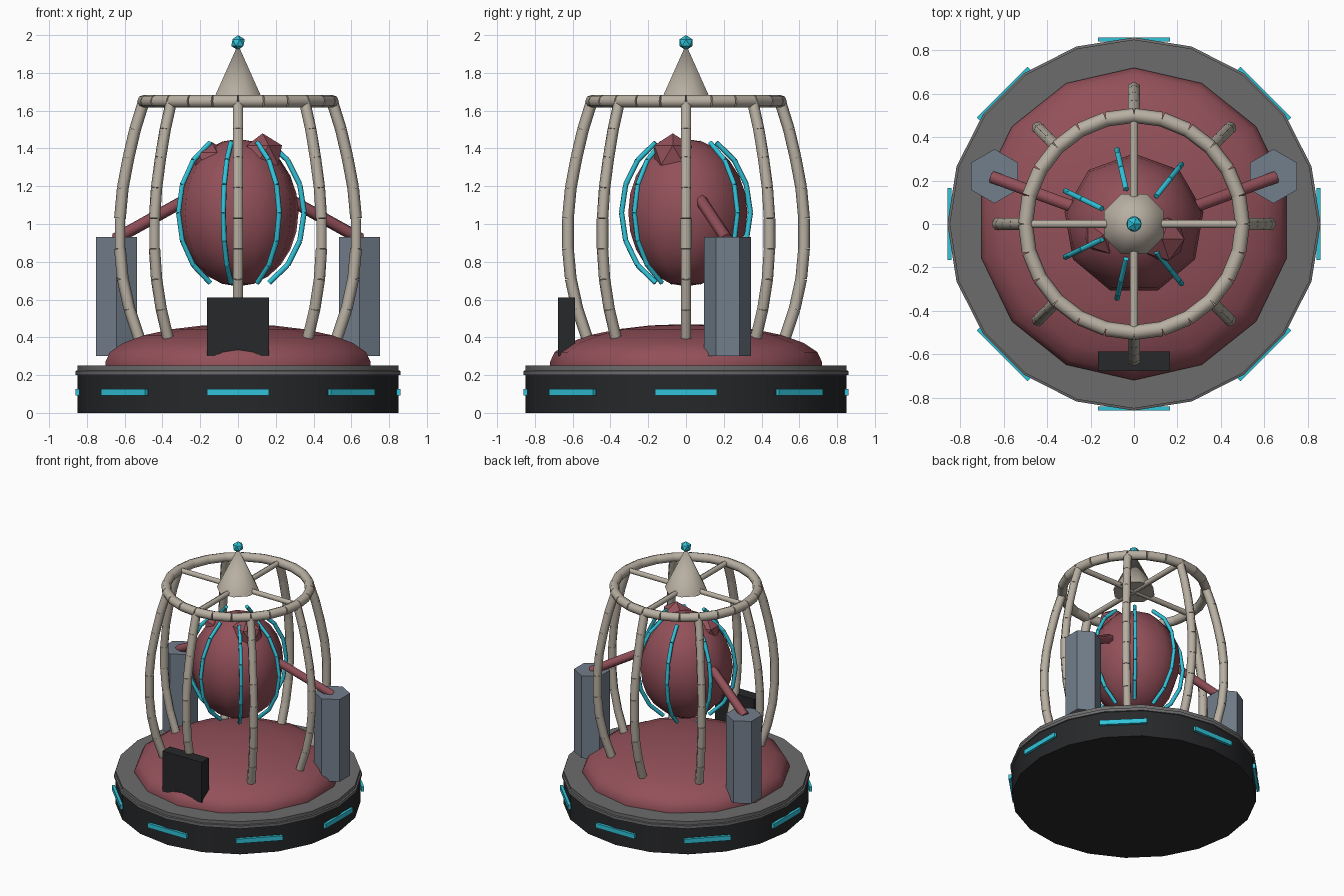
import bpy, bmesh
from math import sin, cos, pi, radians
from mathutils import Vector, Matrix

if "Cube" in bpy.data.objects:
    bpy.data.objects.remove(bpy.data.objects["Cube"])


def material(name, rgb):
    m = bpy.data.materials.new(name)
    m.diffuse_color = (*rgb, 1)
    m.use_nodes = True
    m.node_tree.nodes["Principled BSDF"].inputs["Base Color"].default_value = m.diffuse_color
    return m


RED = material("red", (0.29, 0.08, 0.10))
CYAN = material("cyan", (0.03, 0.55, 0.70))
BONE = material("bone", (0.48, 0.43, 0.36))
DARK = material("dark", (0.02, 0.021, 0.023))
STEEL = material("steel", (0.17, 0.21, 0.26))
GREY = material("grey", (0.15, 0.15, 0.15))


def finish(name, bm, mat, angle=50):
    bmesh.ops.recalc_face_normals(bm, faces=bm.faces)
    me = bpy.data.meshes.new(name)
    bm.to_mesh(me)
    bm.free()
    me.materials.append(mat)
    ob = bpy.data.objects.new(name, me)
    bpy.context.collection.objects.link(ob)
    if angle:
        bpy.ops.object.select_all(action='DESELECT')
        ob.select_set(True)
        bpy.context.view_layer.objects.active = ob
        bpy.ops.object.shade_smooth_by_angle(angle=radians(angle))
    return ob


def lathe(name, profile, n, mat, start=90, loc=(0, 0), angle=50):
    """Revolve (radius, z) points, closing both ends."""
    bm = bmesh.new()
    rings = []
    for r, z in profile:
        if r < 1e-4:
            rings.append([bm.verts.new((loc[0], loc[1], z))] * n)
        else:
            a = [radians(start) + 2 * pi * i / n for i in range(n)]
            rings.append([bm.verts.new((loc[0] + r * cos(t), loc[1] + r * sin(t), z)) for t in a])
    for lo, hi in zip(rings, rings[1:]):
        for i in range(n):
            j = (i + 1) % n
            bm.faces.new(list(dict.fromkeys((lo[i], lo[j], hi[j], hi[i]))))
    for ring in (rings[0], rings[-1]):
        if ring[0] is not ring[1]:
            bm.faces.new(ring)
    return finish(name, bm, mat, angle)


def rods(name, paths, radius, mat, sides=6):
    """Straight rods along every step of each path."""
    bm = bmesh.new()
    for path in paths:
        for a, b in zip(path, path[1:]):
            a, b = Vector(a), Vector(b)
            d = b - a
            mx = Matrix.Translation((a + b) / 2) @ d.to_track_quat('Z', 'Y').to_matrix().to_4x4()
            bmesh.ops.create_cone(bm, cap_ends=True, segments=sides, radius1=radius,
                                  radius2=radius, depth=d.length, matrix=mx)
    return finish(name, bm, mat, 65)


def box(name, centre, size, mat, turn=0):
    bm = bmesh.new()
    mx = Matrix.Rotation(turn, 4, 'Z') @ Matrix.Translation(centre) @ Matrix.Diagonal((*size, 1))
    bmesh.ops.create_cube(bm, size=1, matrix=mx)
    return finish(name, bm, mat, 0)


def lump(name, centre, r, mat):
    bm = bmesh.new()
    bmesh.ops.create_icosphere(bm, subdivisions=1, radius=r, matrix=Matrix.Translation(centre))
    return finish(name, bm, mat, 0)


def polar(r, t, z):
    return (r * cos(t), r * sin(t), z)


# Round base, rim and dome
lathe("base", [(0.85, 0), (0.85, 0.2)], 20, DARK)
lathe("rim", [(0.86, 0.2), (0.86, 0.222), (0.85, 0.225), (0.85, 0.25)], 20, GREY)
dome = [(0.72, 0.24)] + [(0.72 * cos(k * pi / 12), 0.27 + 0.2 * sin(k * pi / 12)) for k in range(7)]
lathe("dome", dome, 14, RED)

# Glowing strips around the base
for i in range(8):
    box(f"base_light_{i}", (0.85, 0, 0.11), (0.02, 0.33, 0.035), CYAN, i * pi / 4)

# Control box at the front
box("control_box", (0, -0.632, 0.455), (0.33, 0.09, 0.31), DARK)

# Floating body with lumps on its crown
body = [(0.325 * sin(k * pi / 12), 1.06 - 0.39 * cos(k * pi / 12)) for k in range(13)]
lathe("body", body, 9, RED, angle=60)
lump("crown_lump_right", (0.13, -0.07, 1.365), 0.115, RED)
lump("crown_lump_left", (-0.14, -0.05, 1.335), 0.10, RED)

# Glowing veins around the body
veins = []
for i in range(7):
    t = 2 * pi * i / 7
    ph = [radians(-62 + 124 * k / 6) for k in range(7)]
    veins.append([polar(0.35 * cos(p), t, 1.06 + 0.42 * sin(p)) for p in ph])
rods("veins", veins, 0.014, CYAN)

# Side pillars and the arms joining them to the body
for side, s in (("right", 1), ("left", -1)):
    lathe(f"pillar_{side}", [(0.125, 0.3), (0.125, 0.93)], 6, STEEL, loc=(s * 0.643, 0.22), angle=30)
    rods(f"arm_{side}", [[(s * 0.2, 0.05, 1.17), (s * 0.65, 0.215, 0.92)]], 0.032, RED)

# Cage: bowed ribs, top ring and spokes
rib = [(0.525, 0.40), (0.575, 0.55), (0.61, 0.71), (0.625, 0.87), (0.625, 1.03),
       (0.61, 1.19), (0.58, 1.35), (0.545, 1.50), (0.50, 1.645)]
rods("cage_ribs", [[polar(r, i * pi / 4, z) for r, z in rib] for i in range(8)], 0.031, BONE)
ring = [polar(0.5, 2 * pi * i / 24, 1.65) for i in range(25)]
rods("cage_ring", [ring], 0.034, BONE, 8)
rods("cage_spokes", [[(0, 0, 1.65), polar(0.5, i * pi / 2, 1.65)] for i in range(4)], 0.021, BONE)

# Cone finial and glowing tip
lathe("finial", [(0.15, 1.64), (0, 1.95)], 8, BONE, start=22.5, angle=60)
lump("finial_tip", (0, 0, 1.96), 0.04, CYAN)
